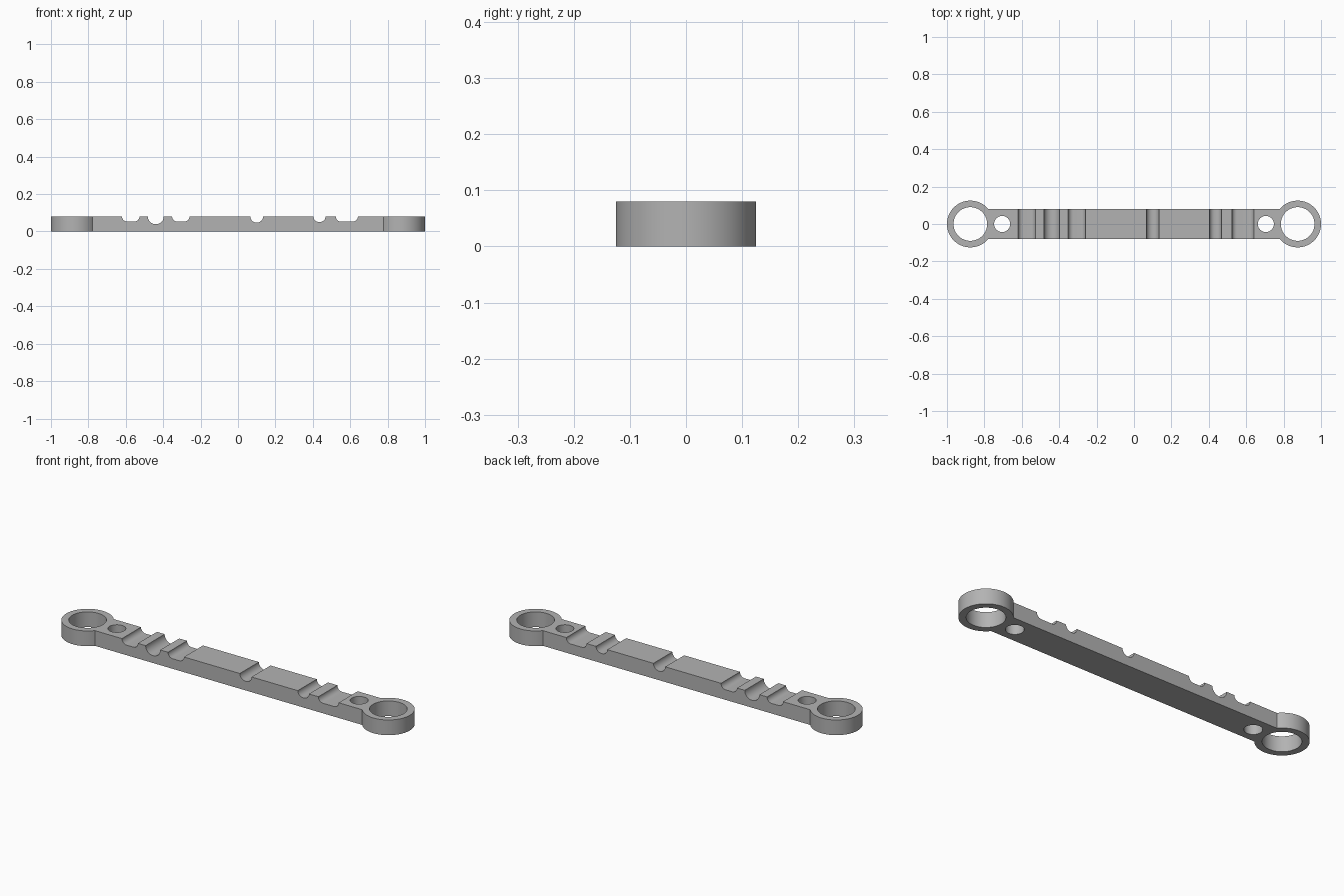
import bpy, bmesh
from math import sin, cos, pi, asin, radians
from mathutils import Vector

cube = bpy.data.objects.get("Cube")
if cube:
    bpy.data.objects.remove(cube, do_unlink=True)

HEIGHT, HALF_WIDTH = 0.08, 0.079
EYE_X, EYE_R, EYE_HOLE_R = 0.875, 0.125, 0.09
PIN_X, PIN_R = 0.705, 0.043

grey = bpy.data.materials.new("plain grey")
grey.use_nodes = True
colour = (0.45, 0.45, 0.45, 1)
grey.diffuse_color = colour
grey.node_tree.nodes["Principled BSDF"].inputs["Base Color"].default_value = colour


def arc(cx, cy, r, start, end, steps):
    return [(cx + r * cos(start + (end - start) * i / steps),
             cy + r * sin(start + (end - start) * i / steps)) for i in range(steps + 1)]


def prism(bm, points, direction):
    """Extrude a closed loop of 3D points along a direction."""
    face = bm.faces.new([bm.verts.new(p) for p in points])
    ext = bmesh.ops.extrude_face_region(bm, geom=[face])
    moved = [v for v in ext["geom"] if isinstance(v, bmesh.types.BMVert)]
    bmesh.ops.translate(bm, verts=moved, vec=Vector(direction))


def make_object(name, bm):
    bmesh.ops.recalc_face_normals(bm, faces=bm.faces)
    mesh = bpy.data.meshes.new(name)
    bm.to_mesh(mesh)
    bm.free()
    mesh.materials.append(grey)
    obj = bpy.data.objects.new(name, mesh)
    bpy.context.collection.objects.link(obj)
    return obj


# Bar with a round eye at each end, as one outline
neck = asin(HALF_WIDTH / EYE_R)
outline = arc(EYE_X, 0, EYE_R, neck - pi, pi - neck, 56)
outline += arc(-EYE_X, 0, EYE_R, neck, 2 * pi - neck, 56)
bm = bmesh.new()
prism(bm, [(x, y, 0) for x, y in outline], (0, 0, HEIGHT))
bar = make_object("link_bar", bm)

# Cutters: eye holes, pin holes and round-bottomed cross grooves
bm = bmesh.new()
for side in (-1, 1):
    for x, r in ((EYE_X, EYE_HOLE_R), (PIN_X, PIN_R)):
        circle = arc(side * x, 0, r, 0, 2 * pi, 64)[:-1]
        prism(bm, [(px, py, -0.05) for px, py in circle], (0, 0, 0.2))

grooves = [(-0.62, -0.527, 0.053), (-0.482, -0.397, 0.039), (-0.352, -0.259, 0.053),
           (0.066, 0.134, 0.048), (0.403, 0.468, 0.051), (0.523, 0.641, 0.053)]
for left, right, floor in grooves:
    r = min(HEIGHT - floor, (right - left) * 0.49)
    section = [(left, HEIGHT + 0.05)]
    section += arc(left + r, floor + r, r, pi, 1.5 * pi, 10)
    section += arc(right - r, floor + r, r, 1.5 * pi, 2 * pi, 10)
    section += [(right, HEIGHT + 0.05)]
    prism(bm, [(x, -0.1, z) for x, z in section], (0, 0.2, 0))
cutter = make_object("hole_and_groove_cutter", bm)
cutter.hide_render = True

# Cut, then smooth the round walls
cut = bar.modifiers.new("cut", 'BOOLEAN')
cut.operation, cut.solver, cut.object = 'DIFFERENCE', 'EXACT', cutter
for obj in bpy.context.selected_objects:
    obj.select_set(False)
bar.select_set(True)
bpy.context.view_layer.objects.active = bar
bpy.ops.object.modifier_apply(modifier=cut.name)
bpy.data.objects.remove(cutter, do_unlink=True)
bpy.ops.object.shade_smooth_by_angle(angle=radians(30))
